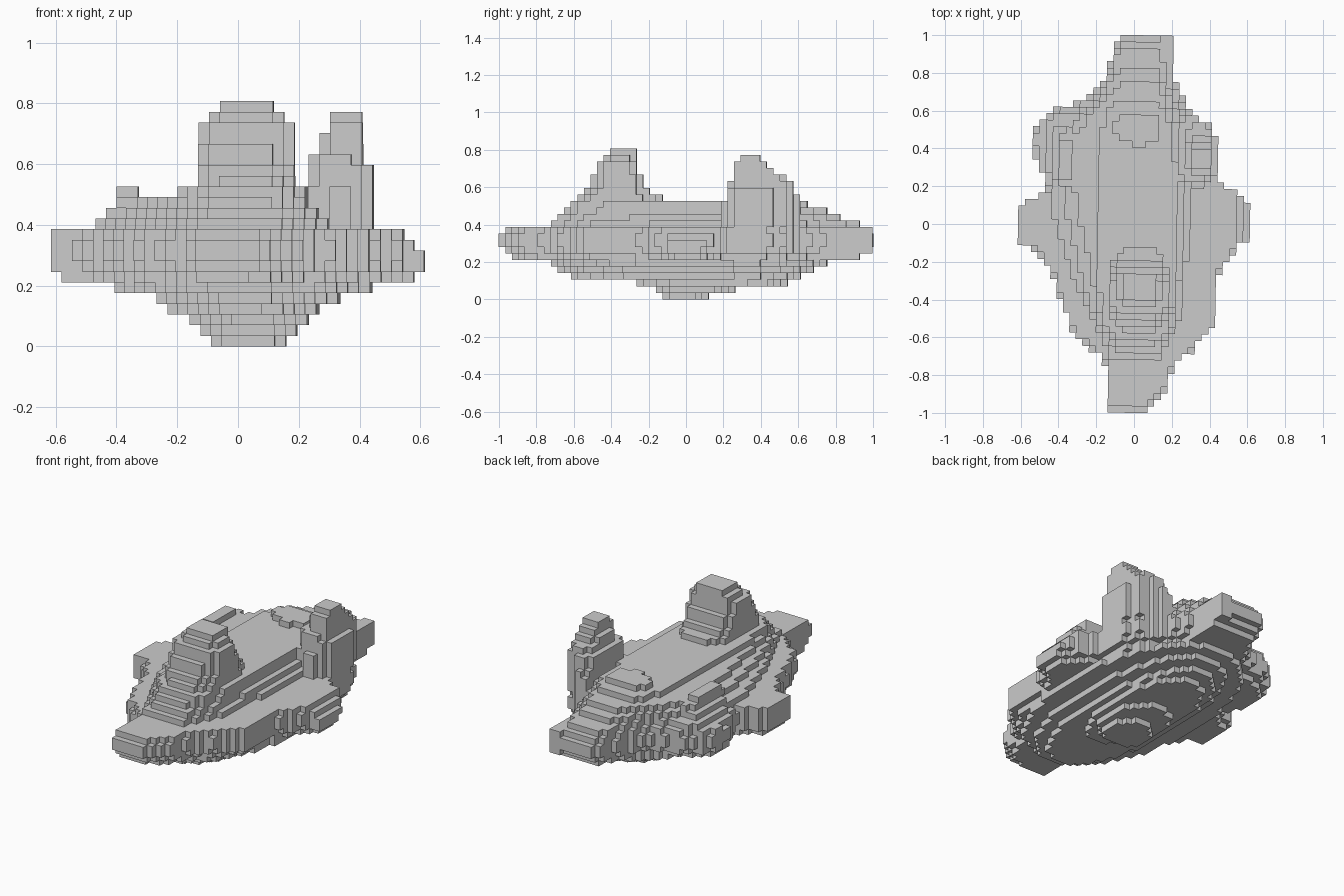
import bpy, bmesh, math

if "Cube" in bpy.data.objects:
    bpy.data.objects.remove(bpy.data.objects["Cube"])

S = 2 / 57                       # block size
NX, NY = 35, 57
COS, SIN = math.cos(math.radians(-1)), math.sin(math.radians(-1))


def turn(x, y):
    """The block grid sits about one degree off the axes."""
    return x * COS - y * SIN, x * SIN + y * COS


def inside(poly, x, y):
    hit = False
    for (x0, y0), (x1, y1) in zip(poly, poly[1:] + poly[:1]):
        if (y0 > y) != (y1 > y) and x < x0 + (y - y0) * (x1 - x0) / (y1 - y0):
            hit = not hit
    return hit


def oval(x, y, box, p):
    x0, x1, y0, y1 = box
    u = abs(2 * x - x0 - x1) / (x1 - x0)
    v = abs(2 * y - y0 - y1) / (y1 - y0)
    return u ** p + v ** p <= 1


def mix(a, b, t):
    return [tuple(m + (n - m) * t for m, n in zip(p, q)) for p, q in zip(a, b)]


GRID = [(*turn((i - 17) * S, (j - 28) * S), i, j) for i in range(NX) for j in range(NY)]


def slab(k, test):
    return {(i, j, k) for x, y, i, j in GRID if test(x, y)}


# widest plan outline
outline = [(-.14, -1), (.03, -1), (.1, -.95), (.17, -.88), (.21, -.75), (.3, -.68),
           (.42, -.55), (.43, -.3), (.5, -.2), (.55, -.1), (.615, -.08), (.615, .08),
           (.54, .17), (.45, .22), (.45, .43), (.4, .52), (.3, .6), (.24, .7),
           (.21, .78), (.21, 1), (-.07, 1), (-.11, .9), (-.17, .75), (-.25, .66),
           (-.4, .61), (-.49, .56), (-.53, .48), (-.53, .35), (-.49, .28), (-.46, .18),
           (-.54, .13), (-.62, .1), (-.62, -.1), (-.53, -.13), (-.43, -.28),
           (-.38, -.42), (-.32, -.6), (-.2, -.68), (-.14, -.75)]
# stepped keel, from the ground up
keel_boxes = [(-.09, .16, -.125, .115), (-.125, .195, -.17, .255),
              (-.16, .235, -.265, .54), (-.23, .27, -.615, .61),
              (-.28, .34, -.685, .685), (-.4, .44, -.72, .75)]
# deck outlines, lower and upper
deck_low = [(-.11, -.72), (.13, -.72), (.24, -.5), (.3, 0), (.3, .55), (.2, .65),
            (.14, .93), (-.07, .93), (-.2, .65), (-.38, .55), (-.45, .4), (-.42, 0),
            (-.28, -.4)]
deck_top = [(-.08, -.65), (.12, -.65), (.2, -.5), (.24, 0), (.24, .5), (.2, .6),
            (.12, .75), (-.07, .75), (-.2, .62), (-.28, .5), (-.34, .3), (-.28, 0),
            (-.18, -.5)]

hull, deck, front_tower, rear_tower, side_bump = set(), set(), set(), set(), set()

for k, box in enumerate(keel_boxes):
    hull |= slab(k, lambda x, y: oval(x, y, box, 2.2) and inside(outline, x, y))
# wide middle layers, pulled in slightly at bottom and top
for k, f, edge in ((6, .93, 1), (7, .98, 1), (8, 1, 1), (9, 1, .58), (10, .98, .54)):
    hull |= slab(k, lambda x, y: x < edge and inside(outline, x / f, y / f))

for k in (11, 12, 13):
    poly = mix(deck_low, deck_top, (k - 11) / 2)
    deck |= slab(k, lambda x, y: inside(poly, x, y))
deck |= slab(14, lambda x, y: oval(x, y, (-.19, .22, -.62, .65), 4))
deck |= slab(15, lambda x, y: oval(x, y, (-.1, .14, .42, .59), 3))

# tall tower on the centreline: y range for each layer
front_y = [(-.58, -.13), (-.545, -.18), (-.51, -.22), (-.51, -.22), (-.48, -.25),
           (-.48, -.25), (-.44, -.25), (-.41, -.25)]
front_x = [(-.14, .185)] * 6 + [(-.105, .15), (-.07, .115)]
for n in range(8):
    front_tower |= slab(15 + n, lambda x, y: oval(x, y, front_x[n] + front_y[n], 2.8))

# tower on the right edge, kept within the outline
rear_boxes = [(.22, .445, .2, .62)] * 4 + [
    (.235, .445, .21, .61), (.235, .445, .21, .575), (.235, .41, .21, .575),
    (.28, .41, .24, .54), (.28, .41, .24, .47), (.3, .41, .25, .43),
    (.3, .41, .28, .39)]
for n, box in enumerate(rear_boxes):
    rear_tower |= slab(11 + n, lambda x, y: oval(x, y, box, 3) and inside(outline, x, y))

# low bump on the left edge
for k, box in ((11, (-.475, -.28, .25, .57)), (12, (-.44, -.28, .22, .53)),
               (13, (-.405, -.28, .2, .5)), (14, (-.405, -.315, .23, .46))):
    side_bump |= slab(k, lambda x, y: oval(x, y, box, 3.5))

parts = {"hull": hull, "deck": deck, "front_tower": front_tower,
         "rear_tower": rear_tower, "side_bump": side_bump}
solid = set().union(*parts.values())


def build(name, cells):
    """Skin the exposed sides of a set of blocks."""
    bm = bmesh.new()
    cache = {}

    def vert(c):
        if c not in cache:
            x, y = turn((c[0] - NX / 2) * S, (c[1] - NY / 2) * S)
            cache[c] = bm.verts.new((x, y, c[2] * S))
        return cache[c]

    for cell in sorted(cells):
        for axis in range(3):
            for side in (0, 1):
                near = list(cell)
                near[axis] += 2 * side - 1
                if tuple(near) in solid:
                    continue
                a, b = (axis + 1) % 3, (axis + 2) % 3
                ring = []
                for da, db in ((0, 0), (1, 0), (1, 1), (0, 1)):
                    c = list(cell)
                    c[axis] += side
                    c[a] += da
                    c[b] += db
                    ring.append(vert(tuple(c)))
                bm.faces.new(ring if side else ring[::-1])
    mesh = bpy.data.meshes.new(name)
    bm.to_mesh(mesh)
    bm.free()
    bpy.context.collection.objects.link(bpy.data.objects.new(name, mesh))


used = set()
for name, cells in parts.items():
    build(name, cells - used)
    used |= cells
